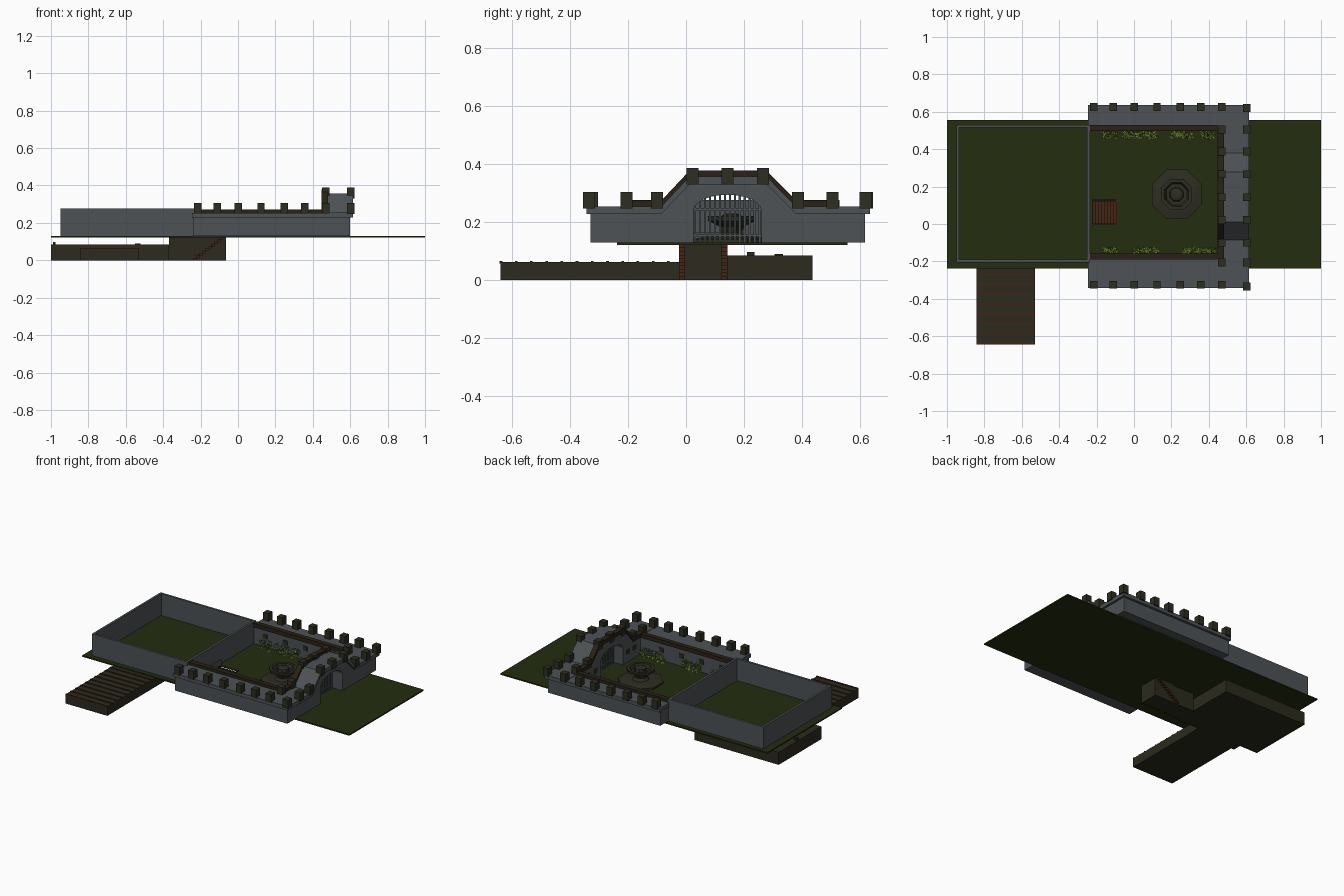
import bpy, bmesh, math, random
from mathutils import Vector

if "Cube" in bpy.data.objects:
    bpy.data.objects.remove(bpy.data.objects["Cube"])

random.seed(4)

def material(name, rgb):
    m = bpy.data.materials.new(name)
    m.diffuse_color = (*rgb, 1)
    m.use_nodes = True
    m.node_tree.nodes["Principled BSDF"].inputs["Base Color"].default_value = m.diffuse_color
    return m

GRASS = material("dark_grass", (0.017, 0.026, 0.005))
STONE = material("grey_stone", (0.075, 0.085, 0.09))
DARK = material("dark_stone", (0.026, 0.026, 0.016))
EARTH = material("dark_timber", (0.025, 0.023, 0.013))
RAIL = material("rail_brown", (0.022, 0.015, 0.008))
BROWN = material("stair_brown", (0.055, 0.018, 0.007))
LEAF = material("leaf_green", (0.11, 0.19, 0.025))

def finish(name, bm, mat):
    bmesh.ops.recalc_face_normals(bm, faces=bm.faces)
    me = bpy.data.meshes.new(name)
    bm.to_mesh(me)
    bm.free()
    me.materials.append(mat)
    ob = bpy.data.objects.new(name, me)
    bpy.context.collection.objects.link(ob)
    return ob

def boxes(name, mat, *ranges):
    """One object from boxes given as (x0, x1, y0, y1, z0, z1)."""
    bm = bmesh.new()
    for x0, x1, y0, y1, z0, z1 in ranges:
        vs = bmesh.ops.create_cube(bm, size=1)["verts"]
        for v in vs:
            v.co = Vector(((x0 + x1) / 2 + v.co.x * (x1 - x0),
                           (y0 + y1) / 2 + v.co.y * (y1 - y0),
                           (z0 + z1) / 2 + v.co.z * (z1 - z0)))
    return finish(name, bm, mat)

def extrude_x(name, mat, outline, x0, x1):
    """Extrude a (y, z) outline from x0 to x1."""
    bm = bmesh.new()
    f = bm.faces.new([bm.verts.new((x0, y, z)) for y, z in outline])
    g = bmesh.ops.extrude_face_region(bm, geom=[f])["geom"]
    for v in g:
        if isinstance(v, bmesh.types.BMVert):
            v.co.x = x1
    bmesh.ops.triangulate(bm, faces=[f for f in bm.faces if len(f.verts) > 4])
    return finish(name, bm, mat)

def lathe(name, mat, profile, cx, cy, sides=8):
    """Spin an (r, z) profile into a faceted solid."""
    bm = bmesh.new()
    rings = []
    for r, z in profile:
        rings.append([bm.verts.new((cx + r * math.cos((i + .5) * math.tau / sides),
                                    cy + r * math.sin((i + .5) * math.tau / sides), z))
                      for i in range(sides)])
    for a, b in zip(rings, rings[1:]):
        for i in range(sides):
            j = (i + 1) % sides
            bm.faces.new((a[i], a[j], b[j], b[i]))
    bm.faces.new(rings[0])
    bm.faces.new(rings[-1])
    return finish(name, bm, mat)

G = 0.13  # ground level

# Ground plate, with an opening over the cellar stairs
boxes("ground", GRASS,
      (-1, -0.22, -0.238, 0.557, 0.121, G), (-0.085, 1, -0.238, 0.557, 0.121, G),
      (-0.22, -0.085, -0.238, 0.0, 0.121, G), (-0.22, -0.085, 0.13, 0.557, 0.121, G))

# Rear enclosure of thin walls
T, H = 0.015, 0.277
boxes("enclosure_walls", STONE,
      (-0.95, -0.235, -0.205, -0.205 + T, G, H), (-0.95, -0.235, 0.53 - T, 0.53, G, H),
      (-0.95, -0.95 + T, -0.205 + T, 0.53 - T, G, H),
      (-0.235 - T, -0.235, -0.205 + T, 0.53 - T, G, H))

# Side rampart walls with overhanging walkways
boxes("north_wall", STONE, (-0.24, 0.46, 0.505, 0.618, G, 0.228))
boxes("south_wall", STONE, (-0.24, 0.46, -0.329, -0.165, G, 0.228))
boxes("north_walkway", STONE, (-0.245, 0.46, 0.505, 0.635, 0.228, 0.253))
boxes("south_walkway", STONE, (-0.245, 0.46, -0.343, -0.165, 0.228, 0.253))

# Gate wall: raised centre and arched opening
def crest(y0, y1, z):
    """Top line of the gate wall, low z at the ends."""
    return [(y0, z), (-0.085, z), (0.012, z + 0.103), (0.278, z + 0.103), (0.38, z), (y1, z)]

GY, GR = 0.143, 0.117
def arch_z(y):
    return 0.24 + 0.055 * math.sqrt(max(0, 1 - ((y - GY) / GR) ** 2))

arch = [(GY + GR * math.cos(i * math.pi / 12), 0.24 + 0.055 * math.sin(i * math.pi / 12))
        for i in range(13)]
extrude_x("gate_wall", STONE,
          [(-0.329, G)] + crest(-0.329, 0.618, 0.228) + [(0.618, G), (GY + GR, G)]
          + arch + [(GY - GR, G)], 0.455, 0.6)
extrude_x("gate_walkway", STONE,
          crest(-0.343, 0.635, 0.228) + crest(-0.343, 0.635, 0.255)[::-1], 0.455, 0.615)

# Inner parapet rails
extrude_x("gate_rail", RAIL,
          crest(-0.185, 0.525, 0.25) + crest(-0.185, 0.525, 0.275)[::-1], 0.447, 0.482)
boxes("side_rails", RAIL, (-0.24, 0.447, 0.497, 0.53, 0.245, 0.272),
      (-0.24, 0.447, -0.19, -0.158, 0.245, 0.272))

# Battlements
def merlon(x, y, z):
    return (x - 0.02, x + 0.02, y - 0.021, y + 0.021, z, z + 0.058)

SIDE_X = (-0.214, -0.111, 0.002, 0.123, 0.246, 0.358, 0.47)
boxes("side_merlons", DARK, *[merlon(x, y, 0.247) for x in SIDE_X for y in (-0.325, 0.625)])
GATE_Y = (-0.335, -0.205, -0.1, 0.022, 0.143, 0.266, 0.387, 0.506, 0.62)
high = GATE_Y[3:6]
boxes("gate_merlons", DARK, *[merlon(0.603, y, 0.33 if y in high else 0.247) for y in GATE_Y])
boxes("inner_gate_merlons", DARK,
      *[merlon(0.47, y, 0.33 if y in high else 0.247) for y in GATE_Y[1:8]])

# Gate grille
bars = []
for i in range(14):
    y = GY + (i - 6.5) * 0.0172
    bars.append((0.52, 0.528, y - 0.004, y + 0.004, G, arch_z(y) + 0.004))
for z in (0.15, 0.24):
    bars.append((0.517, 0.531, GY - GR, GY + GR, z, z + 0.007))
boxes("gate_grille", STONE, *bars)

# Dark window plates on the inner faces of the ramparts
wins = [(x - 0.016, x + 0.016, y - 0.004, y + 0.004, 0.185, 0.215)
        for x in (-0.15, 0.0, 0.15, 0.3) for y in (0.505, -0.165)]
wins += [(0.451, 0.459, y - 0.016, y + 0.016, 0.185, 0.215) for y in (-0.1, -0.03, 0.32, 0.4)]
boxes("window_plates", DARK, *wins)

# Octagonal fountain: plinth, stem and bowl
FX, FY = 0.228, 0.158
lathe("fountain_plinth", DARK, [(0.143, G), (0.143, 0.142), (0.095, 0.15)], FX, FY)
lathe("fountain_bowl", DARK,
      [(0.055, 0.148), (0.038, 0.165), (0.045, 0.185), (0.088, 0.205), (0.09, 0.222),
       (0.07, 0.222), (0.06, 0.2), (0.04, 0.2), (0.036, 0.225), (0.02, 0.23)], FX, FY)

# Leafy flower beds along the side walls
def bushes(name, y0, y1, spans):
    bm = bmesh.new()
    for x0, x1 in spans:
        for _ in range(int((x1 - x0) * 850)):
            c = Vector((random.uniform(x0, x1), random.uniform(y0, y1),
                        G + 0.004 + random.random() ** 1.3 * 0.055))
            a, t = random.uniform(0, math.tau), random.uniform(-0.6, 0.9)
            d = Vector((math.cos(a) * math.cos(t), math.sin(a) * math.cos(t), math.sin(t))) * 0.012
            s = Vector((-math.sin(a), math.cos(a), 0)) * 0.006
            bm.faces.new([bm.verts.new(p) for p in (c - d, c + s, c + d, c - s)])
    return finish(name, bm, LEAF)

bushes("north_bushes", 0.456, 0.492,
       [(-0.165, -0.09), (-0.06, 0.125), (0.19, 0.32), (0.36, 0.43)])
bushes("south_bushes", -0.153, -0.128, [(-0.165, -0.09), (-0.005, 0.135), (0.265, 0.435)])

# Cellar room and stair passage below ground
boxes("cellar_room", EARTH, (-1, -0.37, -0.02, 0.437, 0, 0.085))
boxes("cellar_fittings", EARTH, (-0.99, -0.975, 0.21, 0.237, 0.085, 0.097),
      (-0.55, -0.52, 0.305, 0.335, 0.085, 0.09))
boxes("stair_passage", EARTH, (-0.37, -0.065, -0.005, 0.003, 0, 0.121),
      (-0.37, -0.065, 0.117, 0.125, 0, 0.121), (-0.073, -0.065, 0.003, 0.117, 0, 0.121),
      (-0.37, -0.073, 0.003, 0.117, 0, 0.006))
N = 10
boxes("cellar_stairs", BROWN,
      *[(-0.24 + i * 0.016, -0.222 + i * 0.016, -0.025, 0.143,
         i * 0.0123, i * 0.0123 + 0.0135) for i in range(N)])
boxes("stair_rail", STONE, (-0.23, -0.222, -0.015, 0.14, G, 0.165))

# Timber jetty with cross battens
boxes("jetty", EARTH, (-0.843, -0.53, -0.64, -0.02, 0, 0.062))
boxes("jetty_battens", BROWN,
      *[(-0.843, -0.53, -0.643 + i * 0.0525, -0.634 + i * 0.0525, 0.058, 0.066) for i in range(12)])
